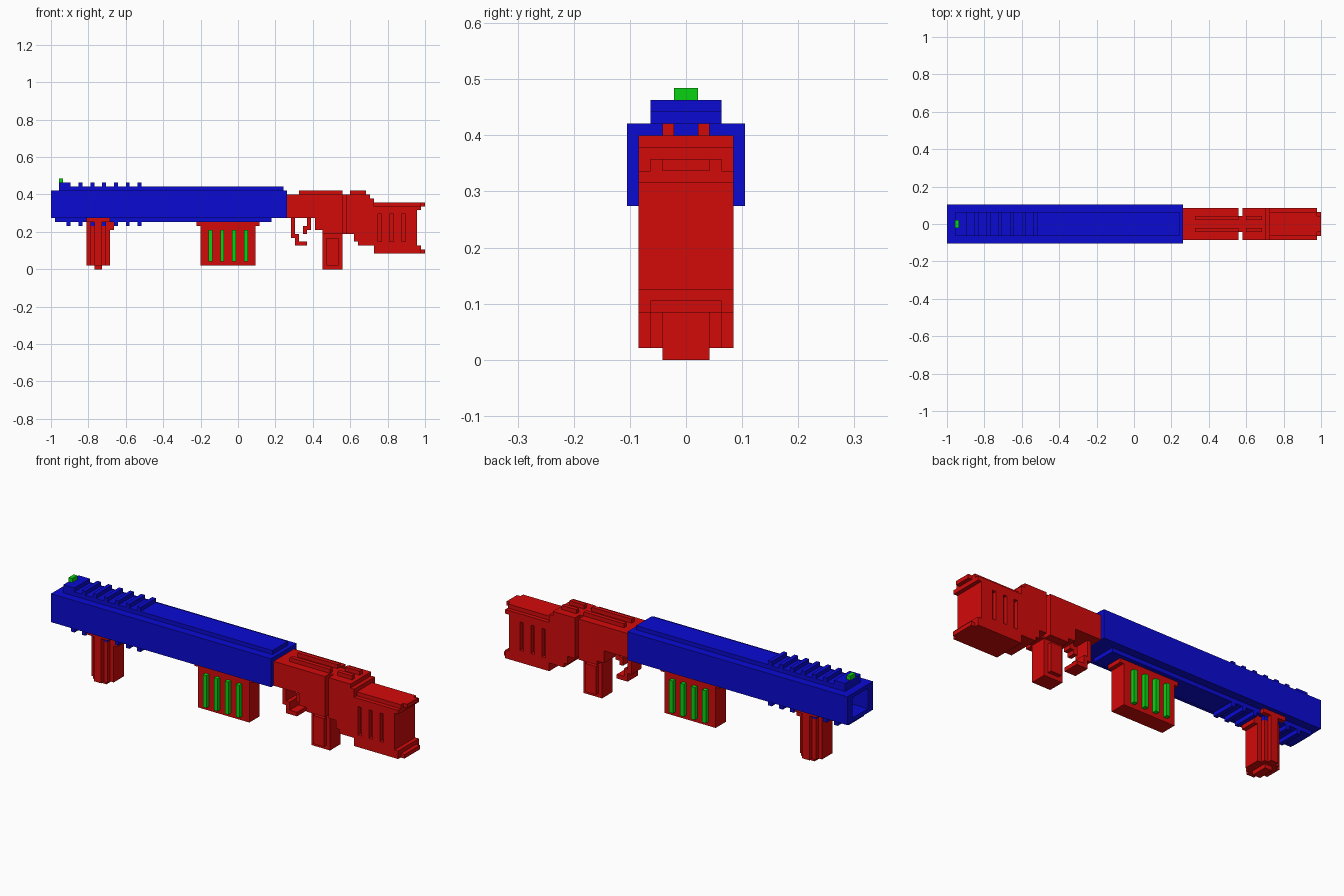
import bpy, bmesh
from mathutils import Vector

if "Cube" in bpy.data.objects:
    bpy.data.objects.remove(bpy.data.objects["Cube"])

V = 2 / 95  # one block of the model grid; all numbers below are in blocks


def material(name, rgb):
    m = bpy.data.materials.new(name)
    m.diffuse_color = (*rgb, 1)
    m.use_nodes = True
    m.node_tree.nodes["Principled BSDF"].inputs["Base Color"].default_value = m.diffuse_color
    return m


BLUE = material("blue", (0.003, 0.003, 0.65))
RED = material("red", (0.65, 0.003, 0.003))
GREEN = material("green", (0.003, 0.65, 0.006))


def to_world(x, y, z):
    return Vector((x * V - 1, y * V, z * V))


def finish(name, bm, mat):
    bmesh.ops.recalc_face_normals(bm, faces=bm.faces)
    me = bpy.data.meshes.new(name)
    bm.to_mesh(me)
    bm.free()
    me.materials.append(mat)
    ob = bpy.data.objects.new(name, me)
    bpy.context.collection.objects.link(ob)
    return ob


def boxes(name, mat, items):
    """Each item: x0, x1, y0, y1, z0, z1."""
    bm = bmesh.new()
    for x0, x1, y0, y1, z0, z1 in items:
        vs = bmesh.ops.create_cube(bm, size=1)["verts"]
        for v in vs:
            v.co = to_world(x1 if v.co.x > 0 else x0,
                            y1 if v.co.y > 0 else y0,
                            z1 if v.co.z > 0 else z0)
    return finish(name, bm, mat)


def sym(x0, x1, h, z0, z1):
    return (x0, x1, -h, h, z0, z1)


def pair(x0, x1, y0, y1, z0, z1):
    return [(x0, x1, y0, y1, z0, z1), (x0, x1, -y1, -y0, z0, z1)]


def side_profile(name, mat, pts, h):
    """Extrude an x-z outline across the width."""
    bm = bmesh.new()
    f = bm.faces.new([bm.verts.new(to_world(x, -h, z)) for x, z in pts])
    new = bmesh.ops.extrude_face_region(bm, geom=[f])["geom"]
    for v in new:
        if isinstance(v, bmesh.types.BMVert):
            v.co.y += 2 * h * V
    return finish(name, bm, mat)


# barrel housing: hollow square tube open at the muzzle
bm = bmesh.new()
rings = []
for x in (0, 60):
    for h, z0, z1 in ((5, 13, 20), (3, 14, 19)):
        rings.append([bm.verts.new(to_world(x, y, z))
                      for y, z in ((-h, z0), (h, z0), (h, z1), (-h, z1))])
fo, fi, bo, bi = rings
for a, b in ((fo, fi), (bo, bi), (fo, bo), (fi, bi)):
    for i in range(4):
        j = (i + 1) % 4
        bm.faces.new((a[i], a[j], b[j], b[i]))
finish("barrel_housing", bm, BLUE)

# raised strips and ribbed rails above and below
boxes("top_strip", BLUE, [sym(2, 59, 3, 20, 21)])
boxes("bottom_strip", BLUE, [sym(1, 56, 3, 12, 13)])
boxes("top_rail_ribs", BLUE,
      [sym(2, 5, 3, 21, 22)] + [sym(x, x + 1, 3, 21, 22) for x in range(7, 23, 3)])
boxes("bottom_rail_ribs", BLUE,
      [sym(x, x + 1, 3, 11, 12) for x in range(4, 23, 3)])
boxes("front_sight", GREEN, [sym(2, 3, 1, 22, 23)])

# front grip: cross-shaped column with collar
boxes("front_grip", RED, [
    sym(9, 15, 2, 1, 12), sym(10, 14, 3, 1, 12), sym(11, 13, 4, 1, 12),
    sym(11, 13, 2, 0, 1), sym(9, 16, 2, 10, 12), sym(9, 15, 4, 12, 13)])

# magazine with green bars on both sides
boxes("magazine", RED, [sym(38, 52, 2, 1, 11), sym(37, 53, 2, 11, 12)])
boxes("magazine_bars", GREEN,
      [b for x in range(40, 50, 3) for b in pair(x, x + 1, 2, 3, 2, 10)])

# receiver, front and rear blocks joined by a narrow neck
side_profile("receiver_front", RED,
             [(60, 13), (67, 13), (67, 10), (69, 10), (69, 9), (74, 9),
              (74, 19), (60, 19)], 4)
boxes("receiver_neck", RED, [sym(74, 75, 2, 9, 19)])
side_profile("receiver_rear", RED,
             [(75, 9), (77, 9), (77, 7), (78, 7), (78, 6), (82, 6), (82, 18),
              (81, 18), (81, 19), (75, 19)], 4)
boxes("receiver_rails", RED,
      pair(63, 74, 1, 2, 19, 20) + pair(76, 80, 1, 2, 19, 20))

# trigger, guard and rear grip
boxes("trigger_guard", RED, [
    sym(61, 62, 2, 8, 13), sym(62, 63, 2, 6, 9), sym(63, 65, 2, 6, 7)])
boxes("trigger", RED, [sym(65, 66, 1, 10, 13), sym(64, 65, 1, 9, 11)])
boxes("rear_grip", RED, [sym(69, 74, 2, 0, 9), sym(70, 73, 3, 1, 8)])

# stock: core with side plates that leave three slots, then stepped ends
panels = [(82, 83), (84, 86), (87, 89), (90, 93)]
boxes("stock_body", RED,
      [sym(82, 93, 3, 6, 15), sym(82, 93, 4, 6, 7), sym(82, 93, 4, 14, 15)]
      + [b for a, c in panels for b in pair(a, c, 3, 4, 7, 14)])
boxes("stock_top_plate", RED, [
    sym(82, 94, 4, 15, 16), sym(82, 94, 3, 16, 17), sym(94, 95, 2, 16, 17)])
boxes("stock_bottom_plate", RED, [
    sym(73 + 9, 94, 4, 4, 6), sym(94, 95, 3, 4, 5)])
